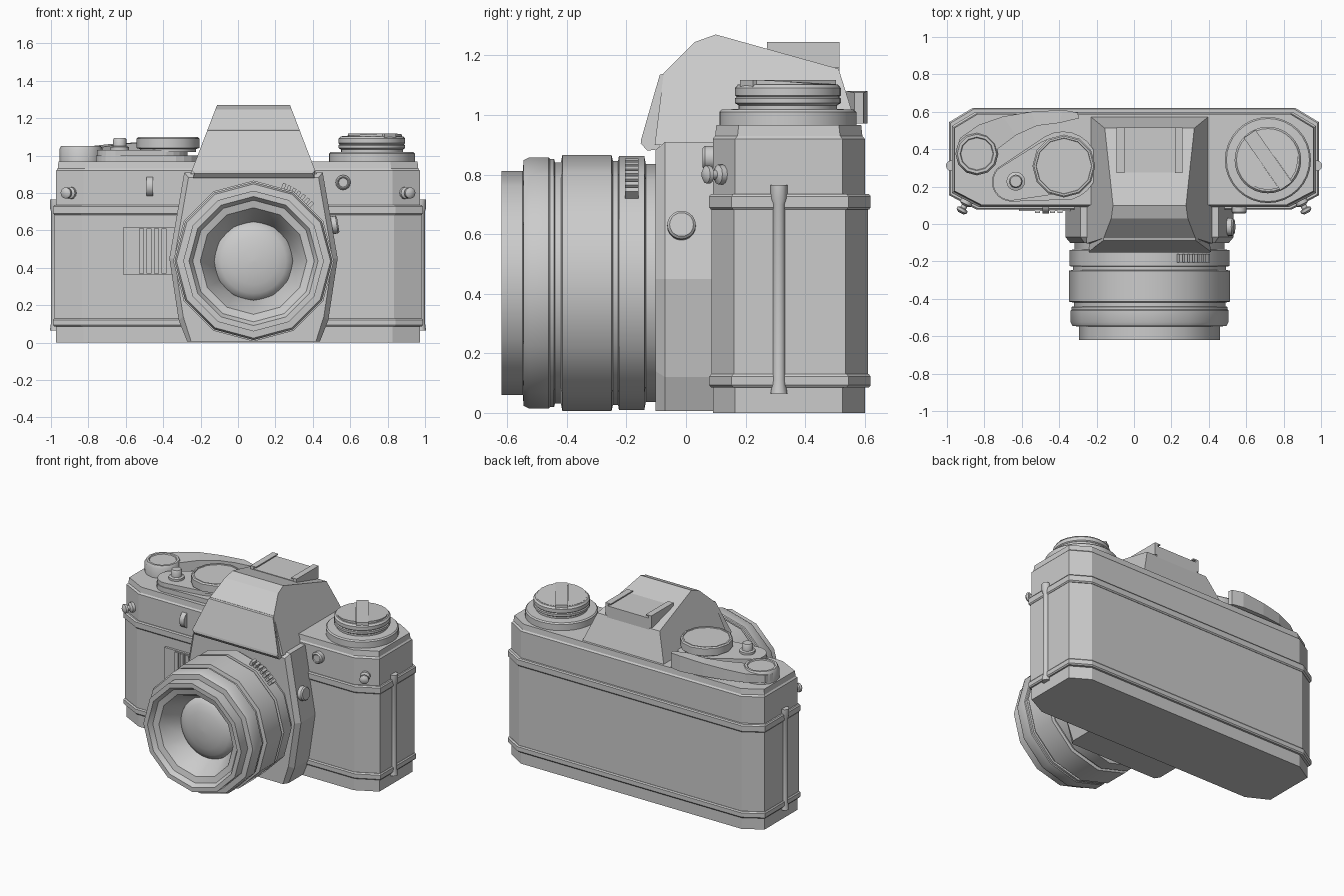
import bpy, bmesh, math
from mathutils import Vector, Matrix

if "Cube" in bpy.data.objects:
    bpy.data.objects.remove(bpy.data.objects["Cube"])

CX = 0.083  # lens and finder axis


def loft(name, rings, smooth=False):
    """Skin a stack of equal-length point rings and cap both ends."""
    bm = bmesh.new()
    vs = [[bm.verts.new(p) for p in r] for r in rings]
    n = len(rings[0])
    for a, b in zip(vs, vs[1:]):
        for i in range(n):
            j = (i + 1) % n
            bm.faces.new((a[i], a[j], b[j], b[i]))
    bm.faces.new(vs[0])
    bm.faces.new(vs[-1][::-1])
    bmesh.ops.recalc_face_normals(bm, faces=bm.faces)
    me = bpy.data.meshes.new(name)
    bm.to_mesh(me)
    bm.free()
    if smooth:
        me.shade_smooth()
        me.set_sharp_from_angle(angle=math.radians(35))
    ob = bpy.data.objects.new(name, me)
    bpy.context.collection.objects.link(ob)
    return ob


def lathe(name, loc, profile, segs=24, axis=(0, 0, 1)):
    """Revolve (radius, distance along axis) pairs."""
    m = Matrix.Translation(loc) @ Vector((0, 0, 1)).rotation_difference(Vector(axis)).to_matrix().to_4x4()
    t = [2 * math.pi * i / segs for i in range(segs)]
    return loft(name, [[m @ Vector((r * math.cos(a), r * math.sin(a), h)) for a in t]
                       for r, h in profile], True)


def plate(name, pts, levels):
    """Extrude an xy outline through a list of z levels."""
    return loft(name, [[(x, y, z) for x, y in pts] for z in levels])


def box(name, x, y, z, rot=None):
    ob = plate(name, [(x[0], y[0]), (x[1], y[0]), (x[1], y[1]), (x[0], y[1])], z)
    if rot:
        ob.data.transform(rot)
    return ob


def octagon(hx, y0, y1, z, d=0):
    """Camera body outline with cut corners, shrunk by d."""
    hx, y0, y1 = hx - d, y0 + d, y1 - d
    half = [(hx - .145, y0), (hx, y0 + .075), (hx, y1 - .075), (hx - .125, y1)]
    return [(x, y, z) for x, y in half + [(-x, y) for x, y in reversed(half)]]


def hull(circles, steps=24):
    """Convex outline around (x, y, r) circles."""
    out = []
    for i in range(steps):
        a = 2 * math.pi * i / steps
        d = Vector((math.cos(a), math.sin(a)))
        x, y, r = max(circles, key=lambda c: d.x * c[0] + d.y * c[1] + c[2])
        out.append((x + r * d.x, y + r * d.y))
    return out


# body, leather covering and the two trim rails
loft("body", [octagon(.972, .09, .60, 0), octagon(.972, .09, .60, .92),
              octagon(.972, .09, .60, .93, .008), octagon(.972, .09, .60, .967, .012)])
loft("covering", [octagon(.98, .086, .611, z) for z in (.085, .73)])
for nm, z0, z1 in (("lower_rail", .085, .13), ("upper_rail", .682, .735)):
    loft(nm, [octagon(.988, .078, .62, z0, .006), octagon(.988, .078, .62, z0 + .008),
              octagon(.988, .078, .62, z1 - .008), octagon(.988, .078, .62, z1, .006)])

# side hinge rods and strap lugs
for s, side in ((-1, "left"), (1, "right")):
    lathe(side + "_side_rod", (s * .978, .312, 0),
          [(.028, .065), (.021, .11), (.021, .70), (.028, .72), (.028, .765)], 12)
    lathe(side + "_strap_lug", (s * .892, .125, .80), [(.033, 0), (.033, .02), (.016, .03),
          (.016, .045), (.03, .05), (.03, .065), (.015, .075)], 12, (s * .46, -.89, 0))

# lens mount housing
half = [(.355, .006), (.40, .12), (.45, .45), (.37, .91)]
outline = [(x, z) for x, z in half] + [(-x, z) for x, z in reversed(half)]
loft("mount_housing", [[(CX + x * k, y, .45 + (z - .45) * (k if z > .1 else 1)) for x, z in outline]
                       for y, k in ((.10, 1), (-.07, 1), (-.102, .94))])

# lens barrel with recessed front cone
barrel = [(.40, .09), (.40, .135), (.427, .14), (.427, .225), (.41, .228), (.41, .245),
          (.43, .25), (.43, .415), (.405, .42), (.405, .44), (.417, .443), (.417, .457),
          (.422, .462), (.422, .525), (.412, .545), (.376, .548), (.376, .62), (.345, .62),
          (.325, .59), (.285, .58), (.27, .555), (.21, .44), (.20, .40)]
lathe("lens_barrel", (CX, 0, .436), barrel, 12, (0, -1, 0))
dome = [(.215 * math.cos(a), .43 + .075 * math.sin(a))
        for a in [math.radians(d) for d in (0, 18, 36, 54, 72, 88)]]
lathe("front_glass", (CX, 0, .436), [(.215, .40)] + dome, 32, (0, -1, 0))

# ribbed tab on the aperture ring
for i in range(7):
    a = math.radians(22 + i * 3.9)
    rot = Matrix.Translation((CX, 0, .436)) @ Matrix.Rotation(a, 4, 'Y')
    box("ring_tab_rib", (-.009, .009), (-.205, -.16), (.38, .447), rot)

# finder prism: side profile widening downwards
prof = [(-.105, .90), (-.075, 1.14), (.03, 1.245), (.10, 1.27), (.512, 1.155), (.575, .955), (.05, .90)]


def width(z):
    return .195 + (1.27 - z) * .385


loft("finder_prism", [[(CX + s * width(z), y, z) for y, z in prof] for s in (-1, 1)])
front = [(-.07, 1.14), (-.088, 1.135), (-.15, .92), (-.152, .905), (-.13, .88), (-.09, .885)]
loft("finder_front", [[(CX + s * (width(z) - (.02 if z < .91 else 0)), y, z) for y, z in front]
                      for s in (-1, 1)])

# accessory shoe: wedge plus two hooked rails
wedge = [(.275, 1.20), (.275, 1.225), (.515, 1.225), (.515, 1.13)]
loft("shoe_block", [[(x, y, z) for y, z in wedge] for x in (-.08, .246)])
for s in (-1, 1):
    xs = sorted((CX + s * .155, CX + s * .177))
    box("shoe_rail", xs, (.272, .515), (1.16, 1.245))
    xs = sorted((CX + s * .135, CX + s * .177))
    box("shoe_rail_lip", xs, (.272, .515), (1.237, 1.245))

# rewind knob with folding crank
K = (.716, .342, 0)
lathe("rewind_base", K, [(.23, .96), (.23, 1.01), (.222, 1.018), (.165, 1.02), (.165, 1.04)], 32)
lathe("rewind_knob", K, [(.15, 1.015), (.165, 1.032), (.178, 1.04), (.178, 1.055), (.172, 1.06),
      (.178, 1.066), (.178, 1.09), (.168, 1.102), (.15, 1.103)], 32)
crank = Matrix.Translation(K) @ Matrix.Rotation(math.radians(-55), 4, 'Z')
box("rewind_crank", (-.17, .17), (-.038, .038), (1.09, 1.117), crank)
# sloping finger grips either side of the crank
for s in (-1, 1):
    seg = [(.16 * math.cos(a), s * .16 * math.sin(a))
           for a in [math.radians(d) for d in range(14, 167, 19)]]
    ob = loft("rewind_grip", [[(x, y, 1.09) for x, y in seg],
                              [(x, y, 1.104 + .014 * max(0, x / .16)) for x, y in seg]])
    ob.data.transform(crank)

# shutter button, speed dial and their shared platform
plate("control_platform", hull([(-.655, .225, .105), (-.38, .31, .185)]), (.96, 1.0))
plate("button_platform", hull([(-.655, .225, .10), (-.42, .31, .15)]), (1.0, 1.03))
lathe("shutter_button", (-.632, .228, 0), [(.05, 1.02), (.05, 1.045), (.036, 1.05), (.036, 1.085),
      (.03, 1.095)], 16)
lathe("speed_dial", (-.375, .31, 0), [(.15, 1.02), (.15, 1.035), (.168, 1.04), (.168, 1.09),
      (.16, 1.098), (.15, 1.098), (.148, 1.093)], 12)

# film advance lever and hub
lathe("lever_hub", (-.84, .375, 0), [(.115, .96), (.115, 1.035), (.105, 1.052), (.09, 1.052),
      (.086, 1.045)], 12)
outer = [(-.95, .40), (-.93, .46), (-.83, .53), (-.70, .575), (-.55, .60), (-.38, .61), (-.30, .595)]
inner = [(-.84, .30), (-.78, .35), (-.73, .40), (-.63, .475), (-.52, .525), (-.40, .54), (-.295, .565)]
tops = [1.03, 1.035, 1.045, 1.06, 1.07, 1.08, 1.075]
lows = [.98, .98, .985, .985, .98, .972, .972]
loft("advance_lever", [[(*o, lo), (*i, lo), (*i, t), (*o, t)]
                       for o, i, t, lo in zip(outer, inner, tops, lows)])

# front details
lathe("flash_socket", (.562, .10, .856), [(.04, 0), (.04, .036), (.032, .045), (.028, .045), (.024, .04)],
      16, (0, -1, 0))
lathe("lock_wheel", (-.49, .11, .835), [(.055, 0), (.055, .035)], 20, (1, 0, 0))
box("grip_base", (-.615, -.33), (.07, .10), (.365, .615))
for x in (-.515, -.475, -.435, -.395):
    box("grip_rib", (x - .013, x + .013), (.058, .09), (.37, .61))
lathe("lens_release", (.49, -.015, .625), [(.048, 0), (.048, .038), (.04, .046)], 20, (.93, 0, .15))
